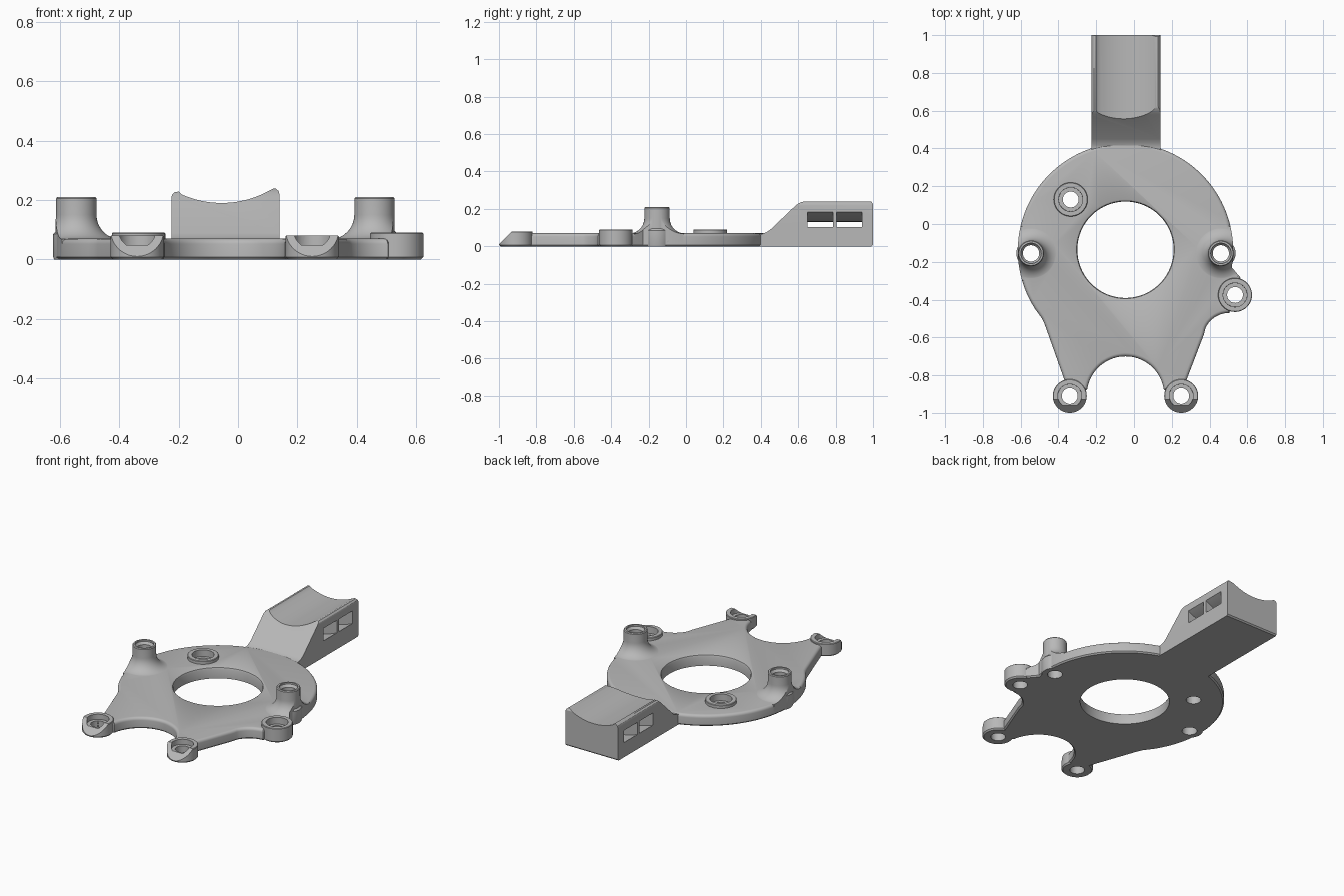
import bpy, bmesh
from math import radians, sin, cos, sqrt
from mathutils import Matrix, Vector

cube = bpy.data.objects.get("Cube")
if cube:
    bpy.data.objects.remove(cube, do_unlink=True)

grey = bpy.data.materials.new("light grey plastic")
grey.use_nodes = True
grey.diffuse_color = (0.48, 0.48, 0.48, 1)
grey.node_tree.nodes["Principled BSDF"].inputs["Base Color"].default_value = grey.diffuse_color


def finish(bm, name):
    bmesh.ops.recalc_face_normals(bm, faces=bm.faces[:])
    mesh = bpy.data.meshes.new(name)
    bm.to_mesh(mesh)
    bm.free()
    mesh.materials.append(grey)
    ob = bpy.data.objects.new(name, mesh)
    bpy.context.collection.objects.link(ob)
    return ob


def prism(name, points, axis, lo, hi, top=0, bottom=0):
    """Extrude a flat profile along an axis, optionally rounding its end rims."""
    place = {"x": lambda a, b, t: (t, a, b),
             "y": lambda a, b, t: (a, t, b),
             "z": lambda a, b, t: (a, b, t)}[axis]
    bm = bmesh.new()
    ends = [[bm.verts.new(place(a, b, t)) for a, b in points] for t in (lo, hi)]
    caps = [bm.faces.new(ring) for ring in ends]
    n = len(points)
    for i in range(n):
        j = (i + 1) % n
        bm.faces.new((ends[0][i], ends[0][j], ends[1][j], ends[1][i]))
    bmesh.ops.recalc_face_normals(bm, faces=bm.faces[:])
    rims = [(list(caps[0].edges), bottom, 1), (list(caps[1].edges), top, 4)]
    for edges, size, steps in rims:
        if size:
            bmesh.ops.bevel(bm, geom=edges, offset=size, segments=steps,
                            profile=0.5, affect="EDGES")
    return finish(bm, name)


def lathe(name, profile, x, y, steps=48):
    """Turn a radius/height profile about a vertical axis."""
    bm = bmesh.new()
    verts = [bm.verts.new((r, 0, z)) for r, z in profile]
    edges = [bm.edges.new(pair) for pair in zip(verts, verts[1:])]
    bmesh.ops.spin(bm, geom=verts + edges, cent=(0, 0, 0), axis=(0, 0, 1),
                   angle=radians(360), steps=steps)
    bmesh.ops.remove_doubles(bm, verts=bm.verts[:], dist=0.0001)
    bmesh.ops.translate(bm, verts=bm.verts[:], vec=(x, y, 0))
    return finish(bm, name)


def combine(target, tool, operation):
    mod = target.modifiers.new("join", "BOOLEAN")
    mod.operation, mod.solver, mod.object = operation, "EXACT", tool
    bpy.context.view_layer.objects.active = target
    bpy.ops.object.modifier_apply(modifier=mod.name)
    bpy.data.objects.remove(tool, do_unlink=True)


def arc(cx, cy, r, start, end, n):
    angles = [radians(start + (end - start) * i / n) for i in range(n + 1)]
    return [(cx + r * cos(a), cy + r * sin(a)) for a in angles]


# Plate outline: large disc, two tapering legs and an arch between them
CX, CY, THICK = -0.045, -0.14, 0.07
outline = arc(CX, CY, 0.57, -9, 213, 80)
outline += [(-0.505, -0.475), (-0.487, -0.5), (-0.473, -0.53), (-0.37, -0.82), (-0.34, -0.91)]
outline += arc(CX, -0.905, 0.205, 172, 8, 36)
outline += [(0.25, -0.91), (0.28, -0.82), (0.37, -0.585)]
outline += arc(0.505, -0.61, 0.14, 155, 90, 10)
outline += [(0.535, -0.375), (0.565, -0.285), (0.535, -0.25)]
body = prism("mounting_plate", outline, "z", 0, THICK, top=0.018, bottom=0.008)

# Arm with a concave saddle on top and a sloping root
ARM_X, ARM_Z, SADDLE = -0.055, 0.19, 0.33
saddle = []
for i in range(25):
    x = 0.108 - 0.298 * i / 24
    saddle.append((x, ARM_Z + SADDLE - sqrt(SADDLE ** 2 - (x - ARM_X) ** 2)))
section = [(-0.225, 0), (0.14, 0), (0.14, 0.218), (0.137, 0.23), (0.128, 0.238), (0.118, 0.238)]
section += saddle + [(-0.2, 0.228), (-0.212, 0.227), (-0.221, 0.22), (-0.225, 0.208)]
arm = prism("arm", section, "y", 0.33, 1.0)
side = [(0.34, 0), (0.992, 0), (1.0, 0.008), (1.0, 0.225), (0.99, 0.24), (0.98, 0.26), (0.64, 0.26),
        (0.635, 0.24), (0.615, 0.236), (0.597, 0.226), (0.58, 0.212),
        (0.45, 0.088), (0.43, 0.075), (0.41, 0.067), (0.34, 0.06)]
combine(arm, prism("arm_side", side, "x", -0.4, 0.4), "INTERSECT")

# Curved strap slots passing through the arm
centre_z = ARM_Z + SADDLE
band = arc(ARM_X, centre_z, 0.39, 235, 305, 20) + arc(ARM_X, centre_z, 0.46, 305, 235, 20)
for y in (0.65, 0.805):
    combine(arm, prism("strap_slot", band, "y", y, y + 0.135), "DIFFERENCE")
combine(body, arm, "UNION")

# Tall posts with flared roots that stay within the plate outline
posts = [(-0.545, -0.155), (0.46, -0.155)]
flare = [(0, 0.03), (0.15, 0.03)] + arc(0.15, 0.15, 0.082, 270, 180, 12) + [(0, 0.15)]
post = [(0, 0), (0.075, 0), (0.078, 0.008), (0.078, 0.085), (0.068, 0.095),
        (0.068, 0.205), (0.064, 0.21), (0, 0.21)]
for x, y in posts:
    root = lathe("post_root", flare, x, y)
    combine(root, prism("root_limit", outline, "z", 0.01, 0.3), "INTERSECT")
    combine(body, root, "UNION")
    combine(body, lathe("post", post, x, y), "UNION")

# Low screw bosses: two on the disc, two at the leg tips
bosses = [(-0.335, 0.13, 0.09), (0.535, -0.375, 0.09),
          (-0.34, -0.91, 0.08), (0.25, -0.91, 0.08)]
for x, y, top in bosses:
    shape = [(0, 0), (0.082, 0), (0.09, 0.008), (0.09, top - 0.003), (0.087, top), (0, top)]
    combine(body, lathe("screw_boss", shape, x, y), "UNION")

# Screw holes with counterbores, post bores and the central opening
for x, y, top in bosses:
    bore = [(0, -0.1), (0.042, -0.1), (0.042, 0.048), (0.063, 0.048), (0.066, 0.3), (0, 0.3)]
    combine(body, lathe("screw_hole", bore, x, y), "DIFFERENCE")
for x, y in posts:
    bore = [(0, -0.1), (0.043, -0.1), (0.043, 0.185), (0.054, 0.2), (0.054, 0.3), (0, 0.3)]
    combine(body, lathe("post_bore", bore, x, y), "DIFFERENCE")
opening = [(0, -0.1), (0.255, -0.1), (0.255, 0.056), (0.259, 0.066), (0.268, 0.0705),
           (0.268, 0.3), (0, 0.3)]
combine(body, lathe("central_opening", opening, CX, CY + 0.004, 80), "DIFFERENCE")

# Slanted cut across the leg tips
wedge = [(-1.2, -0.19), (-0.8, 0.21), (-1.2, 0.21)]
combine(body, prism("tip_cut", wedge, "x", -0.7, 0.7), "DIFFERENCE")

# Smooth shading with crisp edges
bpy.ops.object.select_all(action="DESELECT")
body.select_set(True)
bpy.context.view_layer.objects.active = body
bpy.ops.object.shade_smooth_by_angle(angle=radians(30))
